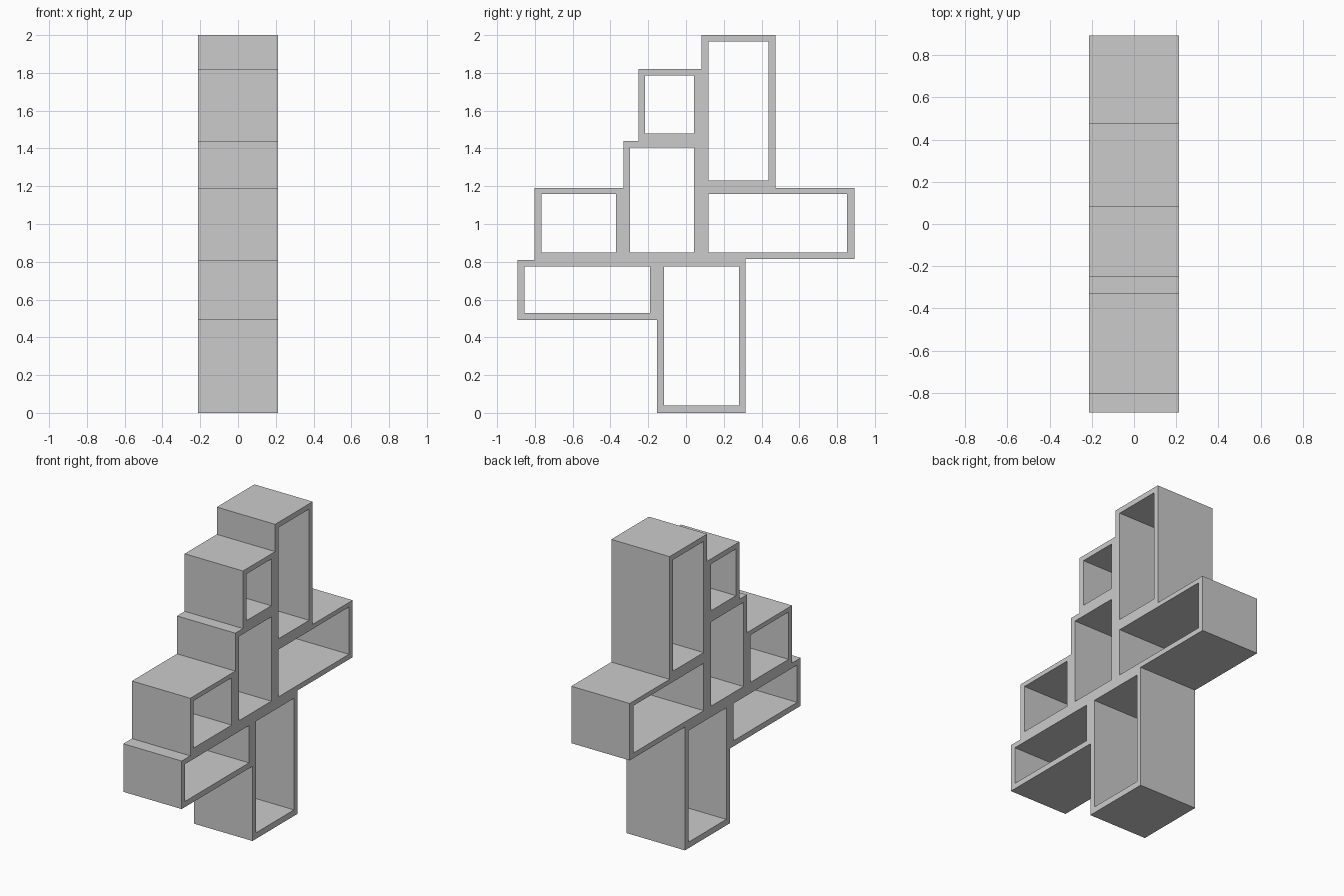
import bpy, bmesh
from math import pi

if "Cube" in bpy.data.objects:
    bpy.data.objects.remove(bpy.data.objects["Cube"])

HALF_DEPTH = 0.213

# Stepped outer silhouette of the stacked boxes (y, z)
outline = [(-.153, 0), (.315, 0), (.315, .814), (.892, .814), (.892, 1.19),
           (.475, 1.19), (.475, 2), (.083, 2), (.083, 1.82), (-.252, 1.82),
           (-.252, 1.44), (-.332, 1.44), (-.332, 1.19), (-.802, 1.19),
           (-.802, .81), (-.892, .81), (-.892, .493), (-.153, .493)]

# Open compartments (y0, y1, z0, z1)
openings = [(-.116, .280, .040, .776),   # bottom tall
            (-.855, -.190, .530, .776),  # lower wide
            (-.766, -.370, .848, 1.160), # middle square
            (-.296, .043, .848, 1.404),  # centre tall
            (-.217, .043, 1.478, 1.786), # upper small
            (.120, .438, 1.231, 1.965),  # top tall
            (.120, .853, .848, 1.160)]   # right wide


def add_loop(curve, pts):
    s = curve.splines.new('POLY')
    s.points.add(len(pts) - 1)
    for p, (y, z) in zip(s.points, pts):
        p.co = (y, z, 0, 1)
    s.use_cyclic_u = True


# Filled profile with holes, extruded along x
curve = bpy.data.curves.new("shelf_profile", 'CURVE')
curve.dimensions = '2D'
curve.fill_mode = 'BOTH'
curve.extrude = HALF_DEPTH
add_loop(curve, outline)
for y0, y1, z0, z1 in openings:
    add_loop(curve, [(y0, z0), (y1, z0), (y1, z1), (y0, z1)])

shelf = bpy.data.objects.new("stacked_box_shelf", curve)
bpy.context.collection.objects.link(shelf)
shelf.rotation_euler = (pi / 2, 0, pi / 2)
bpy.context.view_layer.objects.active = shelf
shelf.select_set(True)
bpy.ops.object.convert(target='MESH')
bpy.ops.object.transform_apply(location=False, rotation=True, scale=False)

# Weld the rims and keep flat, outward faces
bm = bmesh.new()
bm.from_mesh(shelf.data)
bmesh.ops.remove_doubles(bm, verts=bm.verts, dist=0.0005)
bmesh.ops.recalc_face_normals(bm, faces=bm.faces)
for f in bm.faces:
    f.smooth = False
bm.to_mesh(shelf.data)
bm.free()
